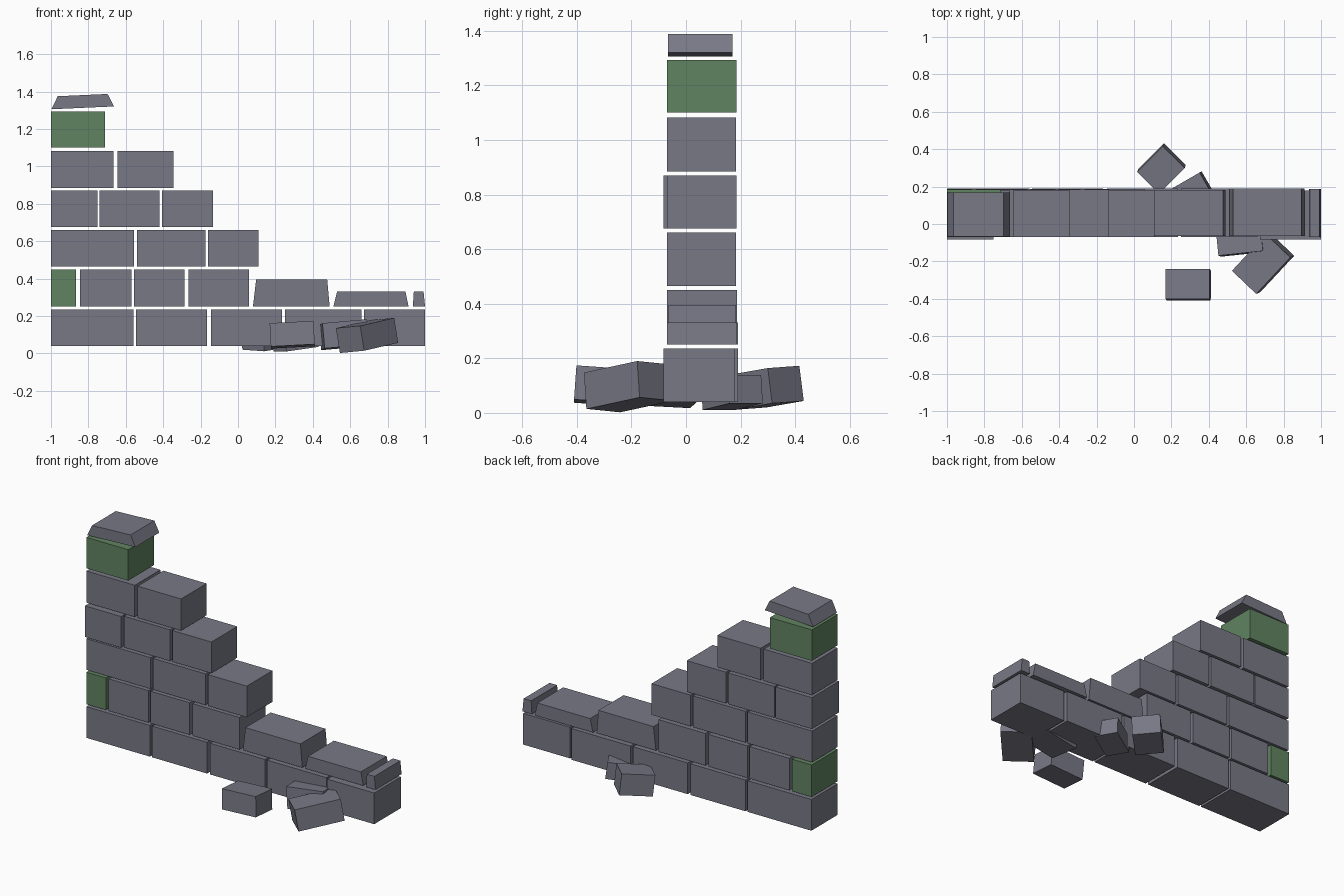
import bpy
from math import radians
from mathutils import Euler

cube = bpy.data.objects.get("Cube")
if cube:
    bpy.data.objects.remove(cube, do_unlink=True)


def make_material(name, color):
    mat = bpy.data.materials.new(name)
    mat.use_nodes = True
    mat.diffuse_color = color
    bsdf = next(n for n in mat.node_tree.nodes if n.type == "BSDF_PRINCIPLED")
    bsdf.inputs["Base Color"].default_value = color
    bsdf.inputs["Roughness"].default_value = 0.9
    return mat


STONE = make_material("grey stone", (0.19, 0.19, 0.24, 1))
MOSS = make_material("mossy green", (0.12, 0.23, 0.12, 1))


def block(name, center, size, mat=STONE, turn=(0, 0, 0), left=0, right=0):
    """Box whose top edge is pulled in along x by left and right."""
    bpy.ops.mesh.primitive_cube_add(size=1)
    ob = bpy.context.object
    ob.name = name
    for v in ob.data.vertices:
        top = v.co.z > 0
        side = v.co.x
        v.co = [c * s for c, s in zip(v.co, size)]
        if top:
            v.co.x += left if side < 0 else -right
    ob.data.transform(Euler([radians(a) for a in turn]).to_matrix().to_4x4())
    ob.location = center
    ob.data.materials.append(mat)
    return ob


def wall_block(name, x0, x1, y0, y1, z0, z1, **kw):
    center = ((x0 + x1) / 2, (y0 + y1) / 2, (z0 + z1) / 2)
    return block(name, center, (x1 - x0, y1 - y0, z1 - z0), **kw)


# Courses: bottom, top, back face, then the x span of each block
COURSES = [
    (0.04, 0.235, 0.19, [(-1, -0.56), (-0.545, -0.165), (-0.145, 0.235), (0.25, 0.66), (0.675, 1)]),
    (0.25, 0.45, 0.187, [(-1, -0.865), (-0.845, -0.57), (-0.555, -0.285), (-0.265, 0.06)]),
    (0.465, 0.66, 0.183, [(-1, -0.555), (-0.54, -0.175), (-0.16, 0.11)]),
    (0.675, 0.87, 0.185, [(-1, -0.75), (-0.74, -0.42), (-0.405, -0.135)]),
    (0.885, 1.083, 0.183, [(-1, -0.665), (-0.645, -0.345)]),
    (1.1, 1.293, 0.185, [(-1, -0.71)]),
]
MOSSY = {(1, 0), (5, 0)}
PROUD = {(0, 4), (3, 0)}  # blocks that stand slightly forward

for row, (z0, z1, back, spans) in enumerate(COURSES):
    for i, (x0, x1) in enumerate(spans):
        front = -0.083 if (row, i) in PROUD else -0.07
        rear = 0.18 if (row, i) == (0, 4) else back
        wall_block(f"wall_block_{row + 1}_{i + 1}", x0, x1, front, rear, z0, z1,
                   mat=MOSS if (row, i) in MOSSY else STONE)

# Broken, tapered blocks along the low end
wall_block("broken_block_large", 0.08, 0.49, -0.065, 0.183, 0.25, 0.395, left=0.017, right=0.013)
wall_block("broken_block_low", 0.51, 0.912, -0.065, 0.19, 0.25, 0.332, left=0.02, right=0.017)
wall_block("broken_block_end", 0.935, 1, -0.07, 0.187, 0.25, 0.332, left=0.005, right=0.008)

# Tilted capstone
block("capstone", (-0.832, 0.052, 1.347), (0.335, 0.235, 0.068),
      turn=(0, -2.6, 0), left=0.037, right=0.031)

# Fallen rubble
block("rubble_back", (0.147, 0.297, 0.092), (0.195, 0.165, 0.13), turn=(3, -7, 45))
block("rubble_back_small", (0.305, 0.168, 0.075), (0.2, 0.14, 0.105), turn=(0, -7, 30))
block("rubble_front", (0.29, -0.325, 0.1), (0.235, 0.162, 0.125), turn=(-4, -3, 0))
block("rubble_leaning", (0.567, -0.065, 0.1), (0.24, 0.19, 0.135), turn=(-3, -5, 6))
block("rubble_front_large", (0.69, -0.21, 0.096), (0.27, 0.18, 0.135), turn=(-4, -9, 47))
